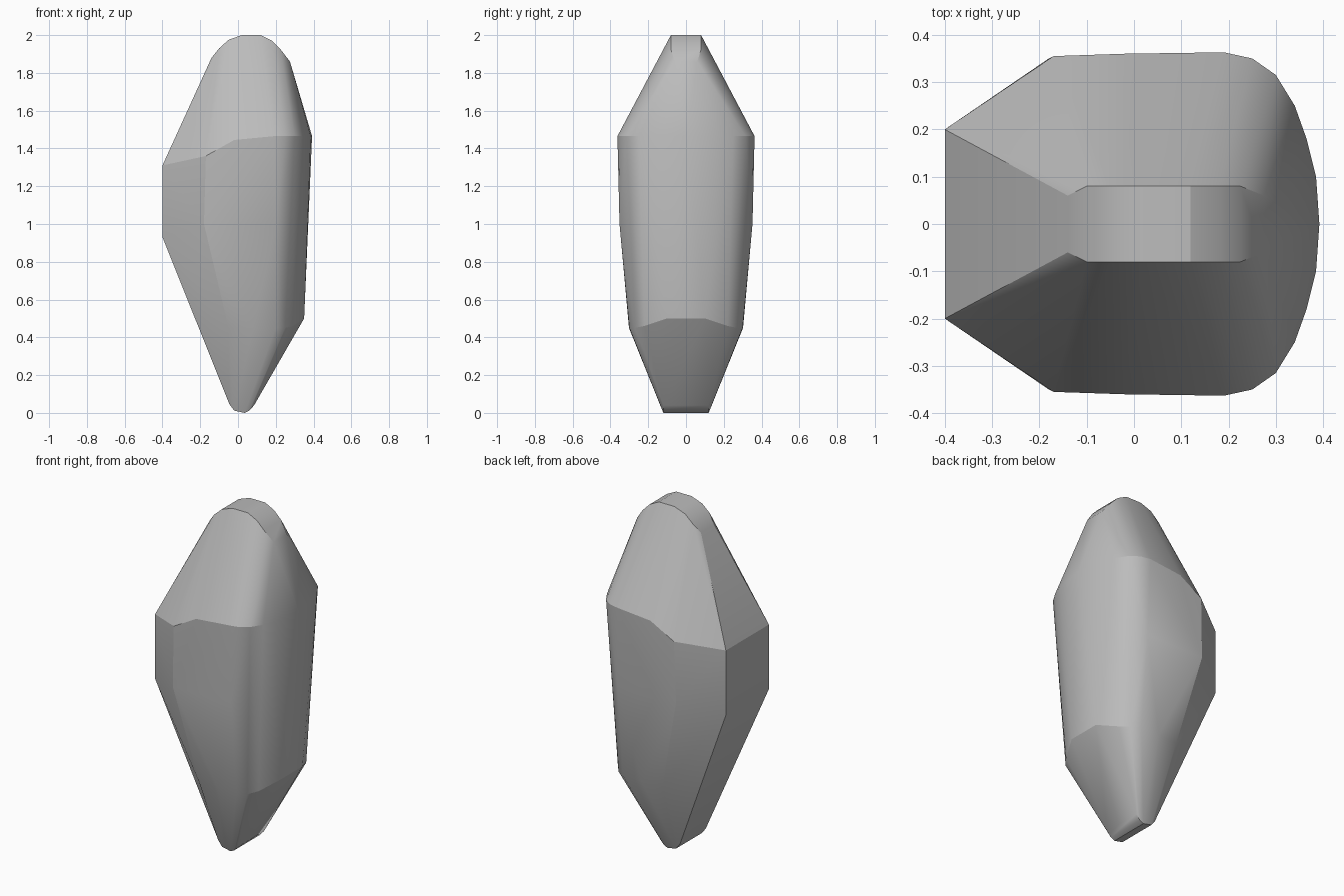
import bpy, bmesh, math

cube = bpy.data.objects.get("Cube")
if cube:
    bpy.data.objects.remove(cube, do_unlink=True)

grey = bpy.data.materials.new("plain grey")
grey.use_nodes = True
colour = (0.5, 0.5, 0.5, 1)
grey.diffuse_color = colour
grey.node_tree.nodes["Principled BSDF"].inputs["Base Color"].default_value = colour

# Half outlines, each mirrored across y
cap = [(x, 0.08, z) for x, z in
       [(-.10, 1.93), (-.05, 1.975), (.02, 2), (.12, 2), (.18, 1.97), (.225, 1.925)]]
cap += [(-.14, .06, 1.88), (.275, .06, 1.86)]
shoulder = [(-.17, .355, 1.36), (-.02, .36, 1.445)]
shoulder += [(x, y, 1.465) for x, y in
             [(.19, .363), (.25, .35), (.30, .315), (.34, .25), (.365, .18), (.385, .1), (.392, 0)]]
side_plate = [(-.4, .2, 1.31), (-.4, .2, .93)]
waist = [(-.18, .35, 1), (.2, .352, 1)]
hip = [(-.05, .29, .45), (.08, .302, .45), (.2, .3, .45), (.25, .27, .45), (.29, .22, .46), (.35, .1, .5)]
foot = [(x, .12, z) for x, z in [(-.045, .045), (-.02, .012), (.035, 0), (.06, .012), (.085, .04)]]

# Faceted body wrapped tightly around the outlines
bm = bmesh.new()
for x, y, z in cap + shoulder + side_plate + waist + hip + foot:
    for side in ((1, -1) if y else (1,)):
        bm.verts.new((x, y * side, z))
hull = bmesh.ops.convex_hull(bm, input=bm.verts)
loose = [v for v in bm.verts if not v.link_faces]
bmesh.ops.delete(bm, geom=loose, context='VERTS')
bmesh.ops.recalc_face_normals(bm, faces=bm.faces)

mesh = bpy.data.meshes.new("body")
bm.to_mesh(mesh)
bm.free()
mesh.materials.append(grey)
body = bpy.data.objects.new("body", mesh)
bpy.context.collection.objects.link(body)

# Soft shading with crisp main edges
bpy.ops.object.select_all(action='DESELECT')
body.select_set(True)
bpy.context.view_layer.objects.active = body
bpy.ops.object.shade_smooth_by_angle(angle=math.radians(24))
